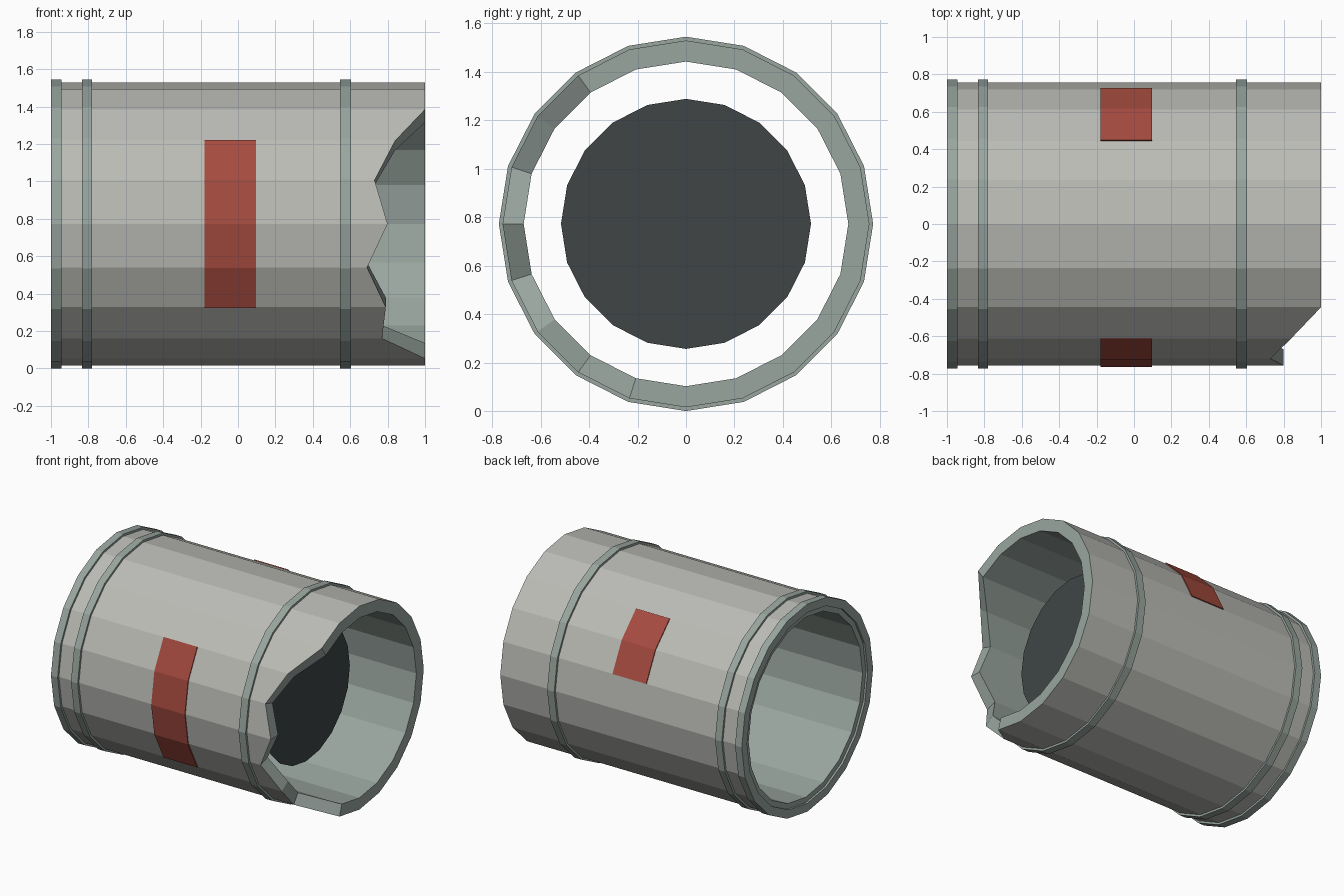
import bpy, bmesh
from math import cos, sin, radians

if "Cube" in bpy.data.objects:
    bpy.data.objects.remove(bpy.data.objects["Cube"])

SIDES, STEP = 20, 18
R = 0.7725          # outer radius of the bands, also the axis height


def material(name, rgb):
    m = bpy.data.materials.new(name)
    m.diffuse_color = (*rgb, 1)
    m.use_nodes = True
    m.node_tree.nodes["Principled BSDF"].inputs["Base Color"].default_value = m.diffuse_color
    return m


shell_grey = material("shell_grey", (0.50, 0.50, 0.47))
steel = material("steel_green_grey", (0.32, 0.38, 0.35))
red = material("red_paint", (0.38, 0.07, 0.05))
dark = material("dark_grey", (0.05, 0.06, 0.06))


def point(x, r, deg):
    # angle is measured upward from the front (-y) side
    t = radians(deg)
    return (x, -r * cos(t), R + r * sin(t))


def finish(bm, name, mats):
    bmesh.ops.recalc_face_normals(bm, faces=bm.faces)
    mesh = bpy.data.meshes.new(name)
    bm.to_mesh(mesh)
    bm.free()
    for m in mats:
        mesh.materials.append(m)
    ob = bpy.data.objects.new(name, mesh)
    bpy.context.collection.objects.link(ob)
    return ob


def ring(name, x0, right_edge, r_out, r_in, mats, start=0, count=SIDES):
    """Faceted hollow ring along x; right_edge(angle) gives its right end."""
    bm = bmesh.new()
    full = count == SIDES
    cols = []
    for i in range(count if full else count + 1):
        a = start + i * STEP
        x1 = right_edge(a)
        cols.append([bm.verts.new(point(x, r, a)) for x, r in
                     ((x0, r_out), (x1, r_out), (x1, r_in), (x0, r_in))])
    for i in range(count):
        a, b = cols[i], cols[(i + 1) % len(cols)]
        for k in range(4):
            n = (k + 1) % 4
            f = bm.faces.new((a[k], a[n], b[n], b[k]))
            f.material_index = 0 if k == 0 else len(mats) - 1
    if not full:
        bm.faces.new(cols[0])
        bm.faces.new(cols[-1])
    return finish(bm, name, mats)


# Broken shell: the right edge is torn along the front
torn = {36: 0.84, 18: 0.73, 0: 0.80, -18: 0.69, -36: 0.79, -54: 0.77}
ring("torn_shell", -0.985,
     lambda a: torn.get(a if a <= 180 else a - 360, 1.0),
     0.757, 0.67, [shell_grey, steel])

# Raised bands
for name, x0, x1, inner in (("end_band", -1.0, -0.945, 0.71),
                            ("left_band", -0.835, -0.78, 0.74),
                            ("right_band", 0.545, 0.603, 0.74)):
    ring(name, x0, lambda a, x=x1: x, R, inner, [steel])

# Red painted patches on the front and upper back
for name, start, count in (("front_patch", -36, 4), ("back_patch", 126, 2)):
    ring(name, -0.18, lambda a: 0.097, 0.764, 0.75, [red], start, count)

# Dark disc inside the shell
bm = bmesh.new()
bm.faces.new([bm.verts.new(point(0.56, 0.516, i * STEP)) for i in range(SIDES)])
disc = finish(bm, "inner_disc", [dark])
if disc.data.polygons[0].normal.x < 0:
    disc.data.flip_normals()
